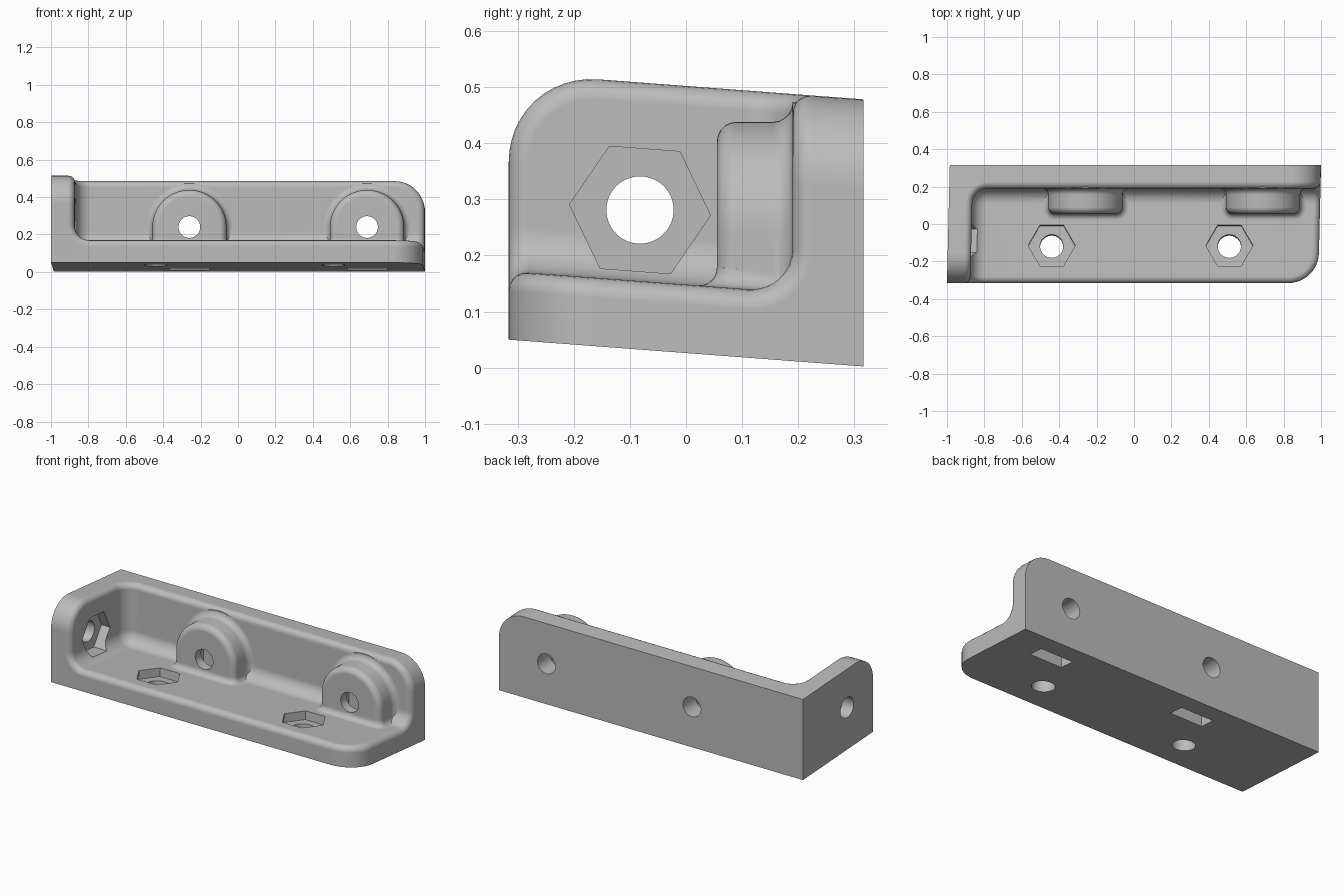
import bpy, bmesh, math
from mathutils import Matrix, Vector

if "Cube" in bpy.data.objects:
    bpy.data.objects.remove(bpy.data.objects["Cube"])

HX, HY, H = 0.9925, 0.316, 0.476      # half length, half depth, height
FLOOR, WALL_Y, WALL_X = 0.122, 0.19, -0.8675
RIM, FILLET, CORNER = 0.035, 0.08, 0.16
TILT = math.atan(0.0755)

grey = bpy.data.materials.new("grey")
grey.diffuse_color = (0.5, 0.5, 0.5, 1)
grey.use_nodes = True
grey.node_tree.nodes["Principled BSDF"].inputs["Base Color"].default_value = grey.diffuse_color


def make(name, bm):
    bmesh.ops.recalc_face_normals(bm, faces=bm.faces)
    me = bpy.data.meshes.new(name)
    bm.to_mesh(me)
    bm.free()
    me.materials.append(grey)
    ob = bpy.data.objects.new(name, me)
    bpy.context.collection.objects.link(ob)
    return ob


def box(lo, hi):
    bm = bmesh.new()
    bmesh.ops.create_cube(bm, size=1)
    lo, hi = Vector(lo), Vector(hi)
    for v in bm.verts:
        v.co = Vector([(a + b) / 2 + c * (b - a) for a, b, c in zip(lo, hi, v.co)])
    return bm


def bevel(bm, edges, r, seg):
    bmesh.ops.bevel(bm, geom=edges, offset=r, offset_type='OFFSET', segments=seg,
                    profile=0.5, affect='EDGES', clamp_overlap=False)


def prism(name, sides, r, length, mat):
    bm = bmesh.new()
    bmesh.ops.create_cone(bm, cap_ends=True, segments=sides, radius1=r, radius2=r,
                          depth=length, matrix=mat)
    return make(name, bm)


def combine(target, tool, op):
    m = target.modifiers.new("bool", 'BOOLEAN')
    m.operation, m.object, m.solver = op, tool, 'EXACT'
    bpy.context.view_layer.objects.active = target
    bpy.ops.object.modifier_apply(modifier=m.name)
    bpy.data.objects.remove(tool)


def loft(name, rings):
    bm = bmesh.new()
    rows = [[bm.verts.new(p) for p in ring] for ring in rings]
    n = len(rows[0])
    for a, b in zip(rows, rows[1:]):
        for i in range(n):
            j = (i + 1) % n
            bm.faces.new((a[i], a[j], b[j], b[i]))
    bm.faces.new(rows[0])
    bm.faces.new(rows[-1])
    return make(name, bm)


def slope(y):
    return 0.026 - 0.0755 * y


# outer block with three rounded corners
bm = box((-HX, -HY, 0), (HX, HY, H))


def at(e, **k):
    return all(abs(getattr(v.co, a) - val) < 1e-4 for v in e.verts for a, val in k.items())


bevel(bm, [e for e in bm.edges if at(e, x=HX, z=H) or at(e, x=HX, y=-HY)
           or at(e, y=-HY, z=H)], CORNER, 12)
bracket = make("bracket", bm)

# open cavity with filleted inside corner
bm = box((WALL_X, -0.8, FLOOR), (1.6, WALL_Y, 1.0))
bevel(bm, [e for e in bm.edges if at(e, x=WALL_X, y=WALL_Y) or at(e, x=WALL_X, z=FLOOR)
           or at(e, y=WALL_Y, z=FLOOR)], FILLET, 8)
combine(bracket, make("cavity", bm), 'DIFFERENCE')

# rounded rim all along the open edge, then the slanted base
bm = bmesh.new()
bm.from_mesh(bracket.data)
bmesh.ops.remove_doubles(bm, verts=bm.verts, dist=1e-5)


def inner(f):
    return all(v.co.x > WALL_X - 1e-4 and v.co.y < WALL_Y + 1e-4
               and v.co.z > FLOOR - 1e-4 for v in f.verts)


bevel(bm, [e for e in bm.edges if len(e.link_faces) == 2
           and inner(e.link_faces[0]) != inner(e.link_faces[1])], RIM, 5)
for v in bm.verts:
    v.co.x += 0.024 * v.co.y
    v.co.z += slope(v.co.y)
bm.to_mesh(bracket.data)
bm.free()

# arched bosses on the back wall, with flared roots
BZ, BR, BY = 0.24, 0.198, 0.055
quarter = [i * math.pi / 10 for i in range(6)]
for cx in (-0.26, 0.69):
    steps = [(BY + RIM * (1 - math.sin(t)), -RIM * (1 - math.cos(t))) for t in reversed(quarter)]
    steps = [(BY + RIM * (1 - math.cos(t)), -RIM * (1 - math.sin(t))) for t in quarter]
    steps += [(WALL_Y - RIM * (1 - math.sin(t)), RIM * (1 - math.cos(t))) for t in quarter]
    steps.append((0.24, RIM))
    rings = []
    for y, d in steps:
        r = BR + d
        ring = [(cx + r * math.cos(a), y, BZ + r * math.sin(a))
                for a in (i * math.pi / 32 for i in range(33))]
        rings.append(ring + [(cx - r, y, 0.08), (cx + r, y, 0.08)])
    combine(bracket, loft("boss", rings), 'UNION')

    # flared foot where the boss meets the floor
    rings = []
    levels = [(-0.03, RIM)] + [(RIM * (1 - math.cos(t)), RIM * (1 - math.sin(t)))
                               for t in quarter]
    levels = [(-0.03, RIM)] + [(RIM * (1 - math.sin(t)), RIM * (1 - math.cos(t)))
                               for t in reversed(quarter)] + [(RIM + 0.01, -0.01)]
    for h, d in levels:
        ring = []
        for k in range(13):
            a = math.pi + k * math.pi / 12
            side = -1 if k < 6 else 1
            xs = [side] if k != 6 else [-1, 1]
            for s in xs:
                ring.append((cx + s * (BR - RIM) + (RIM + d) * math.cos(a),
                             BY + RIM + (RIM + d) * math.sin(a)))
        ring += [(ring[-1][0], 0.24), (ring[0][0], 0.24)]
        rings.append([(x, y, FLOOR + h + slope(y)) for x, y in ring])
    combine(bracket, loft("boss_foot", rings), 'UNION')

along_y = Matrix.Rotation(math.pi / 2, 4, 'X')
along_x = Matrix.Rotation(math.pi / 2, 4, 'Y')
tilt = Matrix.Rotation(-TILT, 4, 'X')
T = Matrix.Translation

# boss bolt holes and nut slots open at the bottom
for cx in (-0.26, 0.69):
    combine(bracket, prism("boss_hole", 48, 0.058, 1, T((cx, 0.3, BZ)) @ along_y), 'DIFFERENCE')
    combine(bracket, prism("slot_top", 6, 0.122, 0.09,
                           T((cx, 0.155, BZ)) @ along_y), 'DIFFERENCE')
    w = 0.122 * math.cos(math.pi / 6)
    combine(bracket, make("slot", box((cx - w, 0.11, -0.2), (cx + w, 0.2, BZ))), 'DIFFERENCE')

# floor bolt holes with hexagonal nut pockets
turn = Matrix.Rotation(math.pi / 6, 4, 'Z')
for cx in (-0.44, 0.51):
    base = T((cx, -0.115, FLOOR + slope(-0.115))) @ tilt
    combine(bracket, prism("floor_hole", 48, 0.062, 0.6, base), 'DIFFERENCE')
    combine(bracket, prism("floor_pocket", 6, 0.126, 0.2,
                           base @ T((0, 0, 0.05)) @ turn), 'DIFFERENCE')

# end wall bolt hole with hexagonal nut pocket
base = T((WALL_X, -0.082, 0.281)) @ tilt @ along_x
combine(bracket, prism("end_hole", 48, 0.06, 0.6, base), 'DIFFERENCE')
combine(bracket, prism("end_pocket", 6, 0.126, 0.25, base @ T((0, 0, 0.07))), 'DIFFERENCE')

# smooth fillets, crisp edges
bpy.ops.object.select_all(action='DESELECT')
bracket.select_set(True)
bpy.context.view_layer.objects.active = bracket
bpy.ops.object.shade_smooth_by_angle(angle=math.radians(30))
wn = bracket.modifiers.new("normals", 'WEIGHTED_NORMAL')
wn.keep_sharp = True
